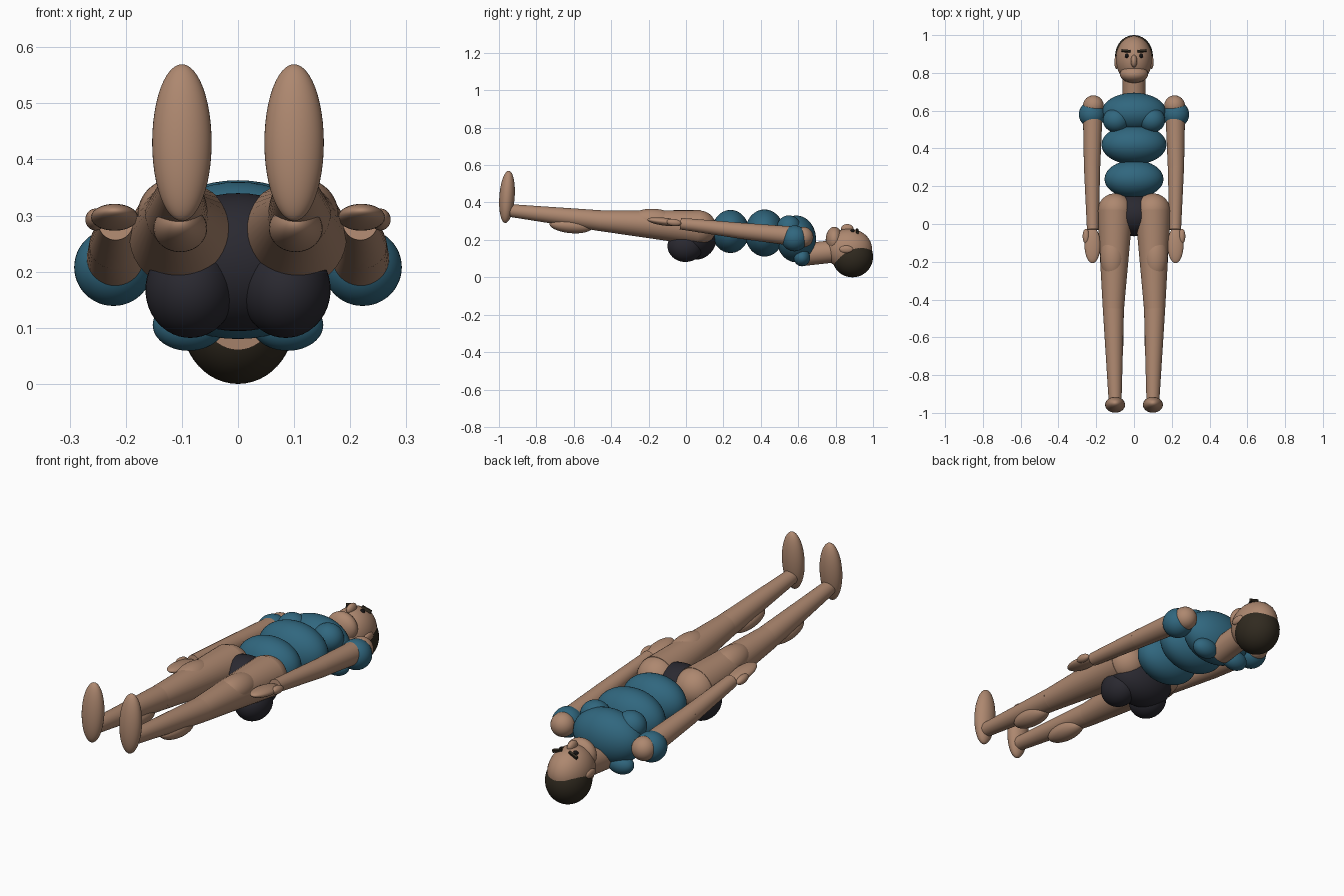
import bpy
from math import radians
from mathutils import Vector

cube = bpy.data.objects.get("Cube")
if cube:
    bpy.data.objects.remove(cube, do_unlink=True)


def material(name, rgb):
    m = bpy.data.materials.new(name)
    m.use_nodes = True
    m.diffuse_color = (*rgb, 1)
    m.node_tree.nodes["Principled BSDF"].inputs["Base Color"].default_value = (*rgb, 1)
    return m


SKIN = material("skin", (.42, .245, .16))
SHIRT = material("blue shirt", (.03, .135, .21))
BRIEFS = material("dark briefs", (.023, .022, .03))
HAIR = material("dark brown hair", (.03, .023, .014))
EYE = material("black eye", (.008, .007, .007))


def finish(name, mat):
    ob = bpy.context.object
    ob.name = name
    ob.data.materials.append(mat)
    bpy.ops.object.shade_smooth_by_angle(angle=radians(40))
    return ob


def ball(name, mat, loc, radii, tilt=(0, 0, 0)):
    bpy.ops.mesh.primitive_uv_sphere_add(segments=40, ring_count=24, location=loc,
                                         rotation=[radians(a) for a in tilt])
    bpy.context.object.scale = radii
    return finish(name, mat)


def limb(name, mat, start, end, r1, r2):
    a, b = Vector(start), Vector(end)
    bpy.ops.mesh.primitive_cone_add(vertices=40, radius1=r1, radius2=r2,
                                    depth=(b - a).length, location=(a + b) / 2)
    bpy.context.object.rotation_euler = (b - a).to_track_quat('Z', 'Y').to_euler()
    return finish(name, mat)


# Head, hair and face
ball("head", SKIN, (0, .87, .15), (.095, .125, .11))
ball("hair", HAIR, (0, .89, .11), (.1, .11, .11))
ball("jaw", SKIN, (0, .793, .2), (.075, .046, .07))
ball("nose", SKIN, (0, .862, .26), (.017, .033, .025))
limb("neck", SKIN, (0, .62, .12), (0, .80, .14), .06, .06)

# Torso and pelvis
ball("chest", SHIRT, (0, .59, .205), (.172, .105, .125))
ball("midriff", SHIRT, (0, .42, .237), (.172, .105, .126))
ball("belly", SHIRT, (0, .238, .245), (.156, .1, .115))
ball("pelvis", BRIEFS, (0, .05, .217), (.16, .115, .123))

for side, s in (("left", 1), ("right", -1)):
    # Facial features
    ball(side + "_ear", SKIN, (s * .092, .857, .15), (.012, .036, .02))
    ball(side + "_eye", EYE, (s * .037, .89, .245), (.012, .012, .012))
    bpy.ops.mesh.primitive_cube_add(size=1, location=(s * .042, .916, .247),
                                    rotation=(radians(-18), radians(s * 18), radians(s * 5)))
    bpy.context.object.scale = (.048, .011, .014)
    finish(side + "_eyebrow", HAIR)

    # Chest and upper back muscles
    ball(side + "_pectoral", SHIRT, (s * .095, .55, .265), (.07, .065, .066))
    ball(side + "_shoulder_blade", SHIRT, (s * .088, .62, .105), (.064, .044, .046))

    # Arm: bare shoulder, sleeve, arm and hand
    ball(side + "_shoulder", SKIN, (s * .215, .626, .215), (.055, .055, .055))
    ball(side + "_sleeve", SHIRT, (s * .222, .58, .208), (.07, .07, .069))
    elbow = (s * .222, .3, .248)
    limb(side + "_upper_arm", SKIN, (s * .218, .62, .215), elbow, .053, .043)
    ball(side + "_elbow", SKIN, elbow, (.043, .043, .043))
    limb(side + "_forearm", SKIN, elbow, (s * .218, -.03, .287), .043, .031)
    ball(side + "_hand", SKIN, (s * .22, -.112, .297), (.042, .096, .021), (-7, 0, 0))
    ball(side + "_thumb", SKIN, (s * .254, -.065, .293), (.018, .04, .019), (-7, 0, 0))

    # Buttock, thigh, shin and foot
    ball(side + "_buttock", BRIEFS, (s * .085, -.003, .168), (.08, .096, .086))
    knee = (s * .109, -.45, .302)
    ball(side + "_hip", SKIN, (s * .1, .07, .265), (.092, .092, .092))
    limb(side + "_thigh", SKIN, (s * .1, .07, .265), knee, .094, .056)
    ball(side + "_thigh_muscle", SKIN, (s * .113, -.17, .302), (.066, .13, .064), (-4, 0, 0))
    ball(side + "_knee", SKIN, knee, (.056, .056, .056))
    limb(side + "_shin", SKIN, knee, (s * .1, -.94, .357), .056, .034)
    ball(side + "_calf", SKIN, (s * .103, -.615, .277), (.048, .115, .041), (-5, 0, 0))
    ball(side + "_foot", SKIN, (s * .1, -.957, .43), (.053, .041, .14), (-4, 0, 0))
